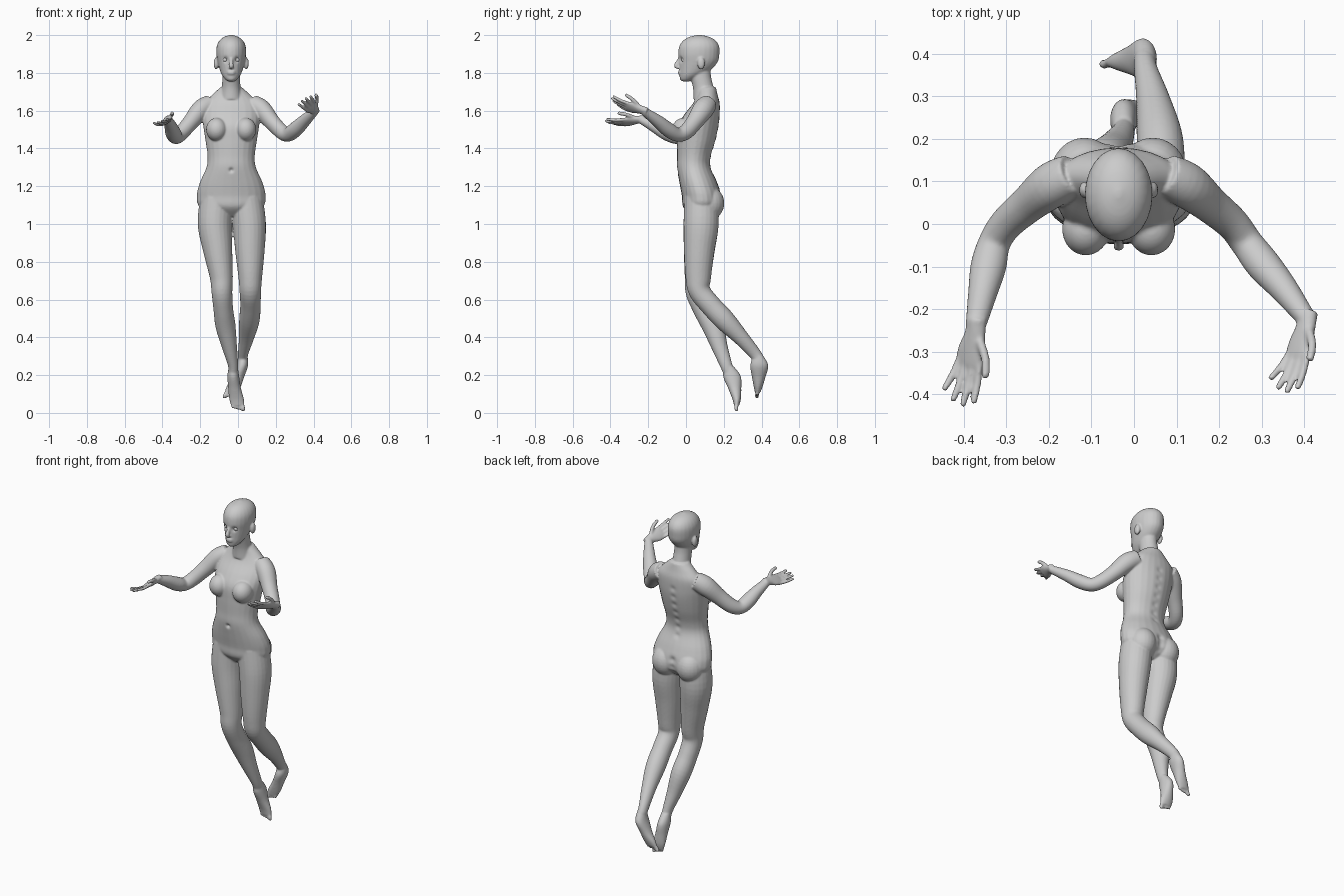
import bpy, bmesh, math
from mathutils import Vector, Matrix

CX = -0.036            # body's plane of symmetry
bm = bmesh.new()


def spline(p, i, t):
    n = len(p) - 1
    a, b, c, d = p[max(i - 1, 0)], p[i], p[i + 1], p[min(i + 2, n)]
    return [0.5 * (2 * q + (r - o) * t + (2 * o - 5 * q + 4 * r - s) * t * t
                   + (3 * q - o - 3 * r + s) * t ** 3) for o, q, r, s in zip(a, b, c, d)]


def tube(keys, side=(1, 0, 0), level=False, steps=5, seg=24):
    """Closed loft through keys (x, y, z, radius along side, other radius)."""
    pts = [spline(keys, i, k / steps) for i in range(len(keys) - 1) for k in range(steps)]
    pts.append(list(keys[-1]))
    rings = []
    for i, p in enumerate(pts):
        c = Vector(p[:3])
        t = Vector((0, 0, 1)) if level else (
            Vector(pts[min(i + 1, len(pts) - 1)][:3]) - Vector(pts[max(i - 1, 0)][:3])).normalized()
        u = Vector(side)
        u = (u - t * u.dot(t)).normalized()
        v = t.cross(u)
        a, b = max(p[3], .001), max(p[4], .001)
        rings.append([bm.verts.new(c + u * a * math.cos(k * math.tau / seg)
                                   + v * b * math.sin(k * math.tau / seg)) for k in range(seg)])
    for r, s in zip(rings, rings[1:]):
        for k in range(seg):
            j = (k + 1) % seg
            bm.faces.new((r[k], r[j], s[j], s[k]))
    bm.faces.new(rings[0][::-1])
    bm.faces.new(rings[-1])


def ball(c, r):
    bmesh.ops.create_uvsphere(bm, u_segments=24, v_segments=16, radius=1,
                              matrix=Matrix.Translation(c) @ Matrix.Diagonal((*r, 1)))


def digit(p, q, bend, r, side):
    """Tapered finger or toe from p to q, bowed by bend."""
    p, q = Vector(p), Vector(q)
    m = (p + q) / 2 + Vector(bend)
    e = q + (q - m).normalized() * r * .6
    tube([(*p, r, r), (*m, r, r), (*q, r * .9, r * .9), (*e, r * .3, r * .3)], side, steps=4, seg=10)


# torso
tube([(CX, y, z, a, b) for y, z, a, b in (
    (.08, 1.04, .05, .05), (.085, 1.09, .165, .10), (.083, 1.15, .182, .105),
    (.065, 1.22, .166, .10), (.042, 1.30, .131, .09), (.043, 1.36, .125, .09),
    (.055, 1.44, .136, .102), (.066, 1.52, .148, .108), (.085, 1.58, .152, .094),
    (.108, 1.64, .14, .07), (.113, 1.685, .10, .054), (.11, 1.725, .055, .048))], level=True)
# neck
tube([(CX, .10, 1.66, .06, .06), (CX, .092, 1.72, .05, .055), (CX, .078, 1.78, .047, .055),
      (CX, .075, 1.83, .047, .055)], level=True)
# head
tube([(CX, y, z, a, b) for y, z, a, b in (
    (.0, 1.755, .016, .018), (.006, 1.765, .031, .037), (.028, 1.79, .05, .063),
    (.05, 1.82, .062, .086), (.066, 1.86, .073, .103), (.068, 1.90, .079, .109),
    (.07, 1.94, .077, .106), (.071, 1.97, .063, .087), (.071, 1.99, .039, .054),
    (.071, 2.001, .006, .008))], level=True)
# nose and lips
tube([(CX, -.03, 1.885, .008, .008), (CX, -.042, 1.86, .009, .01), (CX, -.052, 1.838, .013, .012),
      (CX, -.04, 1.826, .012, .008)])
for z in (1.796, 1.806):
    ball((CX, -.031, z), (.022, .012, .006))
# ears, breasts, buttocks
for s in (-1, 1):
    ball((CX + s * .08, .08, 1.85), (.013, .02, .032))
    ball((CX + s * .077, -.012, 1.50), (.056, .062, .062))
    ball((CX + s * .08, .118, 1.11), (.08, .085, .09))

# legs
tube([(-.112, .08, 1.14, .088, .088), (-.123, .08, 1.0, .09, .093), (-.107, .07, .86, .077, .082),
      (-.088, .062, .72, .061, .069), (-.085, .058, .64, .055, .06), (-.078, .095, .55, .052, .058),
      (-.066, .142, .46, .053, .058), (-.045, .178, .35, .04, .043), (-.027, .21, .26, .028, .033),
      (-.025, .225, .22, .026, .03)])
tube([(.042, .08, 1.14, .088, .088), (.06, .08, 1.0, .088, .093), (.063, .07, .86, .078, .081),
      (.065, .065, .72, .063, .068), (.065, .072, .645, .057, .058), (.066, .13, .57, .054, .056),
      (.06, .205, .49, .054, .056), (.045, .29, .40, .04, .042), (.028, .36, .32, .028, .033),
      (.025, .385, .285, .026, .03)])

# feet, pointed downwards
for keys, toe in (
    ([(-.025, .228, .245, .024, .026), (-.025, .243, .195, .031, .047), (-.018, .258, .13, .034, .035),
      (-.008, .268, .075, .039, .023), (-.001, .268, .038, .036, .013)], Vector((.005, .0, -.03))),
    ([(.027, .383, .30, .024, .028), (.022, .388, .25, .031, .048), (.0, .385, .19, .033, .036),
      (-.022, .382, .14, .038, .024), (-.037, .379, .105, .035, .013)], Vector((-.014, -.003, -.028)))):
    tube(keys, level=True)
    big = -1 if keys[0][0] > 0 else 1
    for k in range(5):
        p = Vector(keys[-1][:3]) + Vector((big * (.026 - .0135 * k), 0, 0))
        digit(p, p + toe * (.8 - .12 * k), (0, -.003, 0), .0105 if k == 0 else .0075, (1, 0, 0))

# arms
tube([(-.145, .115, 1.635, .05, .05), (-.195, .09, 1.605, .052, .055), (-.25, .045, 1.54, .043, .045),
      (-.30, .0, 1.482, .039, .041), (-.328, -.045, 1.46, .038, .037), (-.342, -.10, 1.48, .042, .039),
      (-.356, -.165, 1.517, .034, .033), (-.372, -.24, 1.553, .024, .021)])
tube([(.075, .115, 1.635, .05, .05), (.125, .09, 1.605, .052, .055), (.18, .045, 1.54, .043, .045),
      (.232, .0, 1.488, .039, .041), (.265, -.045, 1.473, .038, .037), (.303, -.095, 1.50, .041, .039),
      (.35, -.15, 1.545, .034, .033), (.405, -.222, 1.597, .023, .022)])


def hand(wrist, tip, thumb_side, palm_sign):
    o = Vector(wrist)
    d = (Vector(tip) - o).normalized()
    w = Vector(thumb_side)
    w = (w - d * w.dot(d)).normalized()
    n = d.cross(w) * palm_sign          # points out of the palm

    def at(l, s, h=0):
        return o + d * l + w * s + n * h
    tube([(*at(-.02, 0), .023, .02), (*at(.02, .002), .027, .018), (*at(.06, 0), .037, .015),
          (*at(.092, 0), .037, .011), (*at(.10, 0), .03, .007)], w)
    for k, length in enumerate((.078, .09, .083, .062)):
        s = .028 - .019 * k
        digit(at(.085, s), at(.095 + length, s * 1.3, .012 + .006 * k), -n * .004, .0088, w)
    digit(at(.03, .022, .006), at(.105, .062, .022), w * .008, .0105, w)


hand((-.372, -.24, 1.553), (-.405, -.44, 1.52), (.8, -.1, .5), 1)
hand((.406, -.224, 1.60), (.362, -.40, 1.645), (.75, .15, .6), 1)

# fuse everything into one smooth skin
raw = bpy.data.meshes.new("body_parts")
bmesh.ops.recalc_face_normals(bm, faces=bm.faces)
bm.to_mesh(raw)
bm.free()
tmp = bpy.data.objects.new("body_parts", raw)
bpy.context.collection.objects.link(tmp)
rm = tmp.modifiers.new("Fuse", 'REMESH')
rm.mode = 'VOXEL'
rm.voxel_size = .005
sm = tmp.modifiers.new("Soften", 'SMOOTH')
sm.factor = .5
sm.iterations = 5
mesh = bpy.data.meshes.new_from_object(tmp.evaluated_get(bpy.context.evaluated_depsgraph_get()))
bpy.data.objects.remove(tmp)
mesh.name = "body"
body = bpy.data.objects.new("body", mesh)
bpy.context.collection.objects.link(body)

# sculpted dents: eye sockets, mouth corners, navel, spine, buttock cleft
dents = [((CX + s * .031, -.03, 1.87), .013, (0, .013, 0)) for s in (-1, 1)]
dents += [((CX, -.045, 1.285), .011, (0, .012, 0))]
dents += [((CX, y, z), .016, (0, -.005, 0)) for y, z in
          ((.135, 1.28), (.13, 1.33), (.14, 1.38), (.15, 1.43), (.165, 1.48), (.172, 1.53), (.175, 1.58))]
dents += [((CX, .185, z), .02, (0, -.012, 0)) for z in (1.07, 1.11, 1.15)]
for v in mesh.vertices:
    for c, r, push in dents:
        q = (v.co - Vector(c)).length_squared / (r * r)
        if q < 8:
            v.co += Vector(push) * math.exp(-q)
for p in mesh.polygons:
    p.use_smooth = True

# eyeballs
for name, s in (("right_eye", -1), ("left_eye", 1)):
    bpy.ops.mesh.primitive_uv_sphere_add(segments=20, ring_count=12, radius=.0135,
                                         location=(CX + s * .031, -.011, 1.869))
    bpy.context.object.name = name
    bpy.ops.object.shade_smooth()
